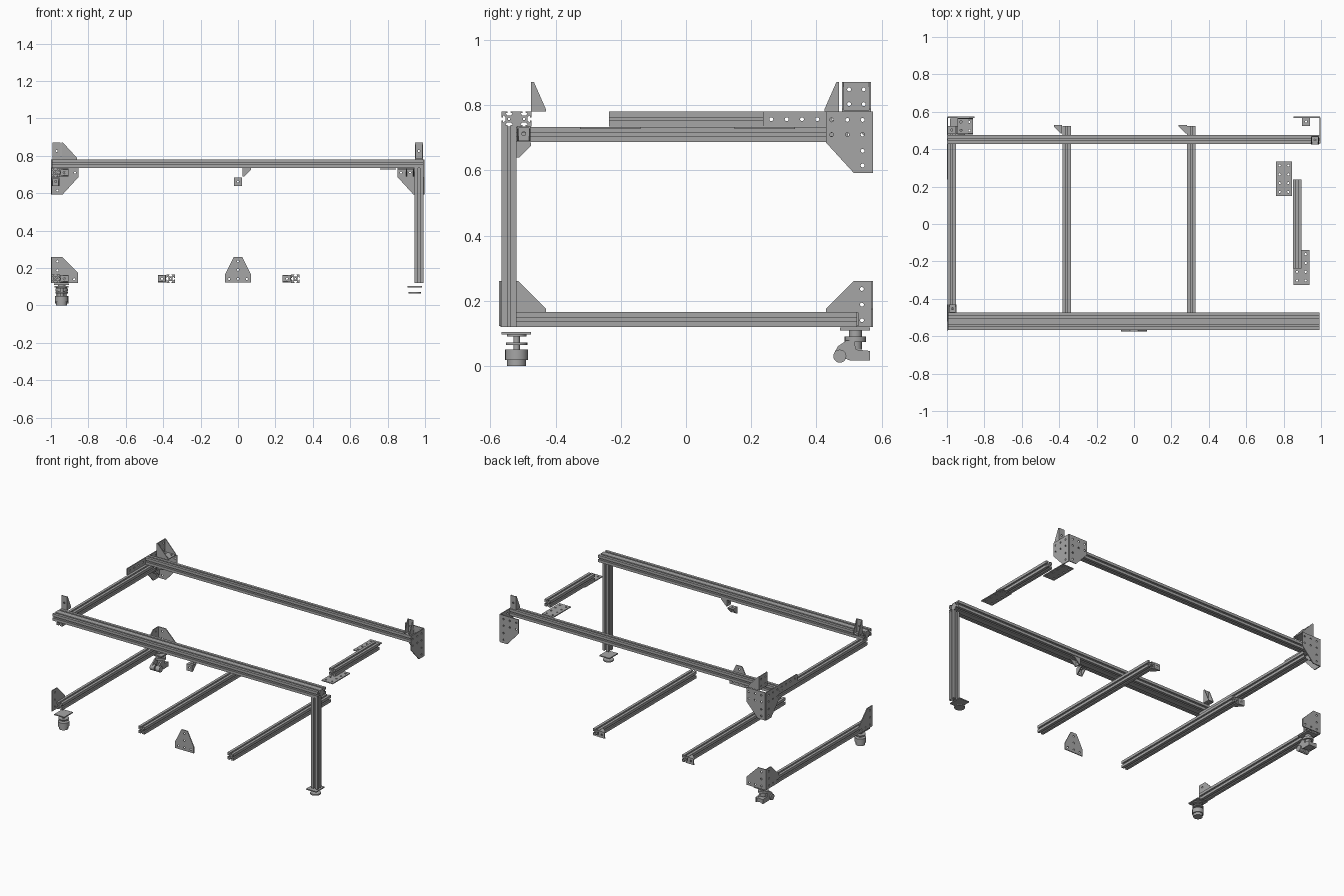
import bpy
import math
from mathutils import Matrix, Vector

cube = bpy.data.objects.get("Cube")
if cube:
    bpy.data.objects.remove(cube, do_unlink=True)

grey = bpy.data.materials.new("aluminium grey")
grey.use_nodes = True
grey.diffuse_color = (0.38, 0.38, 0.38, 1)
grey.node_tree.nodes["Principled BSDF"].inputs["Base Color"].default_value = (0.38, 0.38, 0.38, 1)

CELL = 0.046
T = 0.006
UV = {"X": (1, 2), "Y": (0, 2), "Z": (0, 1)}
made = []


def circle(u, v, r, n=12):
    return [(u + r * math.cos(math.tau * i / n), v + r * math.sin(math.tau * i / n)) for i in range(n)]


def rect(u0, u1, v0, v1):
    return [(u0, v0), (u1, v0), (u1, v1), (u0, v1)]


def prism(name, axis, loops, w0, w1):
    """Extrude an outline (first loop) with holes (other loops) along an axis."""
    curve = bpy.data.curves.new(name, "CURVE")
    curve.dimensions = "2D"
    curve.fill_mode = "BOTH"
    curve.extrude = abs(w1 - w0) / 2
    for pts in loops:
        spline = curve.splines.new("POLY")
        spline.points.add(len(pts) - 1)
        for p, (u, v) in zip(spline.points, pts):
            p.co = (u, v, 0, 1)
        spline.use_cyclic_u = True
    temp = bpy.data.objects.new(name + "_curve", curve)
    bpy.context.collection.objects.link(temp)
    deps = bpy.context.evaluated_depsgraph_get()
    mesh = bpy.data.meshes.new_from_object(temp.evaluated_get(deps))
    bpy.data.objects.remove(temp, do_unlink=True)
    # place the outline plane on the two remaining world axes
    iu, iv = UV[axis]
    u, v = Vector((0, 0, 0)), Vector((0, 0, 0))
    u[iu] = v[iv] = 1
    w = u.cross(v)
    mat = Matrix((u, v, w)).transposed().to_4x4()
    mat.translation["XYZ".index(axis)] = (w0 + w1) / 2
    mesh.transform(mat)
    mesh.materials.clear()
    mesh.materials.append(grey)
    obj = bpy.data.objects.new(name, mesh)
    bpy.context.collection.objects.link(obj)
    made.append(obj)
    return obj


def beam(name, axis, cu, cv, w0, w1, nu=1):
    """Slotted extrusion, nu cells wide."""
    h = CELL / 2
    notch = [(-.005, 0), (-.005, .004), (-.011, .005), (-.006, .012),
             (.006, .012), (.011, .005), (.005, .004), (.005, 0)]
    W = nu * h
    sides = [((-W, -h), (1, 0), nu), ((W, -h), (0, 1), 1),
             ((W, h), (-1, 0), nu), ((-W, h), (0, -1), 1)]
    pts = []
    for (su, sv), (du, dv), n in sides:
        pts.append((cu + su, cv + sv))
        for i in range(n):
            for a, d in notch:
                s = (i + .5) * CELL + a
                pts.append((cu + su + du * s - dv * d, cv + sv + dv * s + du * d))
    bores = [circle(cu - W + (i + .5) * CELL, cv, .004, 8) for i in range(nu)]
    return prism(name, axis, [pts] + bores, w0, w1)


def plate(name, axis, pts, holes, w, t=T):
    return prism(name, axis, [pts] + [circle(u, v, .006) for u, v in holes], w - t / 2, w + t / 2)


def bracket(name, axis, cu, cv, w, su, sv, a=.045, b=.045, width=.042, n=1):
    """Angle bracket: two drilled legs and two sloping cheeks."""
    k = "XYZ".index(axis)
    iu, iv = UV[axis]
    tip, t = .008, .005
    cheek = [(cu + su * p, cv + sv * q) for p, q in ((0, 0), (a, 0), (a, tip), (tip, b), (0, b))]
    for s in (-1, 1):
        c = w + s * (width - t) / 2
        prism(name + "_cheek", axis, [cheek], c - t / 2, c + t / 2)
    for along, c, sgn, length, normal, base, ns in ((iu, cu, su, a, iv, cv, sv), (iv, cv, sv, b, iu, cu, su)):
        nax = "XYZ"[normal]
        span = sorted((c, c + sgn * length))
        mid = (span[0] + span[1]) / 2
        steps = [(i - (n - 1) / 2) * .045 for i in range(n)]
        order = UV[nax]
        lo = {along: span, k: (w - width / 2, w + width / 2)}
        pos = {along: mid, k: w}
        outline = rect(*lo[order[0]], *lo[order[1]])
        holes = [(pos[order[0]] + i, pos[order[1]] + j) for i in steps for j in steps]
        plate(name + "_leg", nax, outline, holes, base + ns * t / 2, t)


# Upper frame
beam("front_top_beam", "X", -.52, .758, -.995, .992, 2)
beam("back_top_beam", "X", .452, .758, -.995, .992)
beam("side_top_beam", "Y", -.975, .71, -.52, .475)
beam("short_top_beam", "Y", .872, .758, -.237, .238)
beam("front_post", "Z", .968, -.543, .12, .735)

# Lower frame
for name, x in (("side", -.975), ("inner", -.36), ("outer", .307)):
    beam(name + "_lower_beam", "Y", x, .143, -.52, .525)

# Corner plates at the top back
def corner(s):
    """Chamfered corner outline, s gives the outer side."""
    return [(s * .43, .78), (s * .57, .78), (s * .57, .592), (s * .515, .592), (s * .43, .685)]


top_holes = [(.447, .755), (.495, .755), (.542, .755), (.447, .71), (.495, .71),
             (.542, .71), (.542, .66), (.542, .615)]
plate("right_end_plate", "X", corner(1), top_holes, .994)
strip = [(.237, .735), (.237, .78)] + corner(1)[1:]
strip[-1:] = [(.43, .685), (.43, .735)]
strip_holes = [(.262 + .047 * i, .757) for i in range(4)]
plate("left_end_plate", "X", strip, top_holes + strip_holes, -.997)
for name, s in (("left", -1), ("right", 1)):
    shift = s * .424
    plate(name + "_back_plate", "Y", [(u + shift, v) for u, v in corner(s)],
          [(s * u + shift, v) for u, v in top_holes], .571)

# Corner plates at the bottom
def low_corner(s, shift=0):
    pts = ((.43, .12), (.57, .12), (.57, .26), (.515, .26), (.43, .175))
    holes = ((.45, .14), (.495, .14), (.54, .14), (.54, .188), (.54, .236))
    return [(s * u + shift, v) for u, v in pts], [(s * u + shift, v) for u, v in holes]


for name, s in (("front", -1), ("back", 1)):
    plate(name + "_lower_side_plate", "X", *low_corner(s), -.997)
plate("lower_back_plate", "Y", *low_corner(-1, -.426), .571)
plate("centre_front_plate", "Y",
      [(-.07, .122), (.07, .122), (.07, .165), (.022, .26), (-.022, .26), (-.07, .165)],
      [(-.047, .142), (0, .142), (.047, .142), (0, .19), (0, .236)], -.571)

# Flat joining plates of the short beam
for name, x, y in (("back", .802, .242), ("front", .895, -.232)):
    plate(name + "_joining_plate", "Z", rect(x - .043, x + .043, y - .093, y + .093),
          [(x + i * .023, y + j * .0235) for i in (-1, 1) for j in (-3, -1, 1, 3)], .73)

# Angle brackets
bracket("centre_rear_bracket", "X", -.52, .685, 0, 1, -1)
bracket("centre_side_bracket", "Y", .025, .735, -.498, 1, -1)
bracket("left_beam_bracket", "Z", -.951, .525, .71, 1, -1)
bracket("left_under_bracket", "X", .525, .685, -.975, -1, -1)
bracket("right_back_bracket", "X", .57, .735, .92, -1, -1)
bracket("left_lower_bracket", "Z", -.951, .525, .143, 1, -1)
bracket("inner_lower_bracket", "Z", -.384, .53, .143, -1, -1)
bracket("outer_lower_bracket", "Z", .284, .53, .143, -1, -1)
bracket("left_front_gusset", "X", -.475, .78, -.97, 1, 1, .045, .092)
bracket("right_back_gusset", "X", .47, .78, .967, -1, 1, .045, .092)
bracket("left_back_angle", "Y", -.945, .78, .523, 1, 1, .085, .092, .088, 2)

# Levelling feet
for name, x in (("left", -.943), ("right", .945)):
    prism(name + "_foot_plate", "Z", [rect(x - .038, x + .038, -.566, -.476)], .097, .104)
    prism(name + "_foot_disc", "Z", [circle(x, -.52, .033, 24)], .064, .072)
prism("foot_collar", "Z", [circle(-.943, -.52, .03, 24)], .09, .097)
prism("foot_cup", "Z", [circle(-.943, -.52, .035, 24)], .018, .05)
prism("foot_pad", "Z", [circle(-.943, -.52, .029, 24)], 0, .018)
prism("foot_stem", "Z", [circle(-.943, -.52, .01, 16)], .05, .09)

# Caster
cx = -.943
prism("caster_top_plate", "Z", [rect(cx - .04, cx + .04, .472, .565)], .109, .118)
prism("caster_swivel", "Z", [circle(cx, .52, .033, 24)], .074, .09)
prism("caster_neck", "Z", [circle(cx, .52, .02, 16)], .05, .109)
fork = [(.452, .034), (.472, .022), (.49, .022), (.505, .016), (.564, .016),
        (.564, .046), (.522, .05), (.515, .078), (.492, .078), (.466, .06)]
for s in (-1, 1):
    c = cx + s * .024
    prism("caster_fork", "X", [fork], c - .005, c + .005)
    prism("caster_wheel", "X", [circle(.472, .03, .02, 20)], c - s * .02, c + s * .012)
prism("caster_bridge", "X", [rect(.5, .56, .02, .045)], cx - .024, cx + .024)

# Smooth the round parts, keep edges sharp
bpy.ops.object.select_all(action="DESELECT")
for obj in made:
    obj.select_set(True)
bpy.context.view_layer.objects.active = made[0]
bpy.ops.object.shade_smooth_by_angle(angle=math.radians(32))
